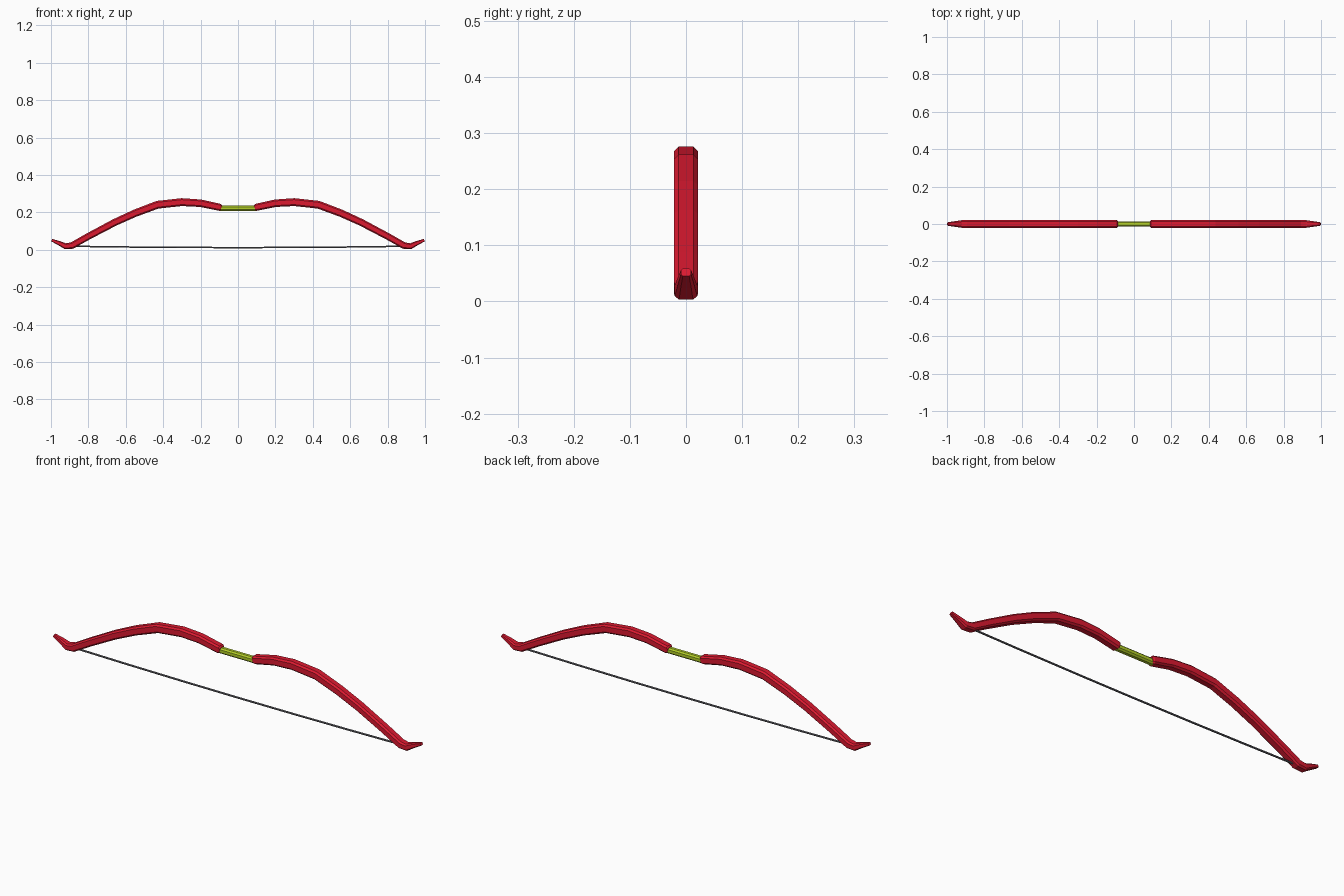
import bpy, bmesh
from mathutils import Vector

if "Cube" in bpy.data.objects:
    bpy.data.objects.remove(bpy.data.objects["Cube"])


def material(name, color):
    m = bpy.data.materials.new(name)
    m.diffuse_color = color
    m.use_nodes = True
    m.node_tree.nodes["Principled BSDF"].inputs["Base Color"].default_value = m.diffuse_color
    return m


def sweep(name, stations, chamfer, mat=None, mirror=False):
    """Loft a chamfered eight-sided section along (x, z, half_width, half_thickness)."""
    bm = bmesh.new()
    rings = []
    pts = [Vector((s[0], 0, s[1])) for s in stations]
    for i, (x, z, w, t) in enumerate(stations):
        a = (pts[i] - pts[max(i - 1, 0)]).normalized()
        b = (pts[min(i + 1, len(pts) - 1)] - pts[i]).normalized()
        d = (a + b).normalized()
        n = Vector((-d.z, 0, d.x))
        k = 1 - chamfer
        section = [(1, k), (k, 1), (-k, 1), (-1, k), (-1, -k), (-k, -1), (k, -1), (1, -k)]
        rings.append([bm.verts.new(pts[i] + Vector((0, u * w, 0)) + n * v * t)
                      for u, v in section])
    for r0, r1 in zip(rings, rings[1:]):
        for j in range(8):
            k = (j + 1) % 8
            bm.faces.new((r0[j], r0[k], r1[k], r1[j]))
    bm.faces.new(rings[0])
    bm.faces.new(rings[-1])
    bmesh.ops.recalc_face_normals(bm, faces=bm.faces)
    me = bpy.data.meshes.new(name)
    bm.to_mesh(me)
    bm.free()
    ob = bpy.data.objects.new(name, me)
    bpy.context.collection.objects.link(ob)
    if mat:
        me.materials.append(mat)
    if mirror:
        ob.modifiers.new("mirror", 'MIRROR').use_axis[0] = True
    return ob


red = material("limb_red", (0.72, 0.01, 0.03, 1))
green = material("grip_green", (0.45, 0.62, 0.02, 1))
dark = material("string_grey", (0.15, 0.15, 0.17, 1))

# Curved limbs with upturned tips, mirrored left and right
limb = [
    (0.089, 0.225, 0.017, 0.014),
    (0.096, 0.227, 0.021, 0.019),
    (0.20, 0.249, 0.021, 0.020),
    (0.30, 0.255, 0.021, 0.021),
    (0.43, 0.241, 0.021, 0.021),
    (0.55, 0.196, 0.021, 0.020),
    (0.66, 0.146, 0.021, 0.019),
    (0.80, 0.072, 0.021, 0.018),
    (0.887, 0.023, 0.021, 0.018),
    (0.923, 0.019, 0.020, 0.016),
    (0.955, 0.035, 0.015, 0.012),
    (0.996, 0.052, 0.009, 0.007),
]
sweep("limbs", limb, 0.38, red, mirror=True)

# Slim grip joining the limbs
sweep("grip", [(-0.10, 0.222, 0.014, 0.014), (0.10, 0.222, 0.014, 0.014)], 0.5, green)

# Slightly slack string
sweep("string", [(x, 0.012 + 0.007 * (x / 0.89) ** 2, 0.004, 0.004)
                 for x in (-0.89, -0.6, -0.3, 0, 0.3, 0.6, 0.89)], 0.5, dark)
